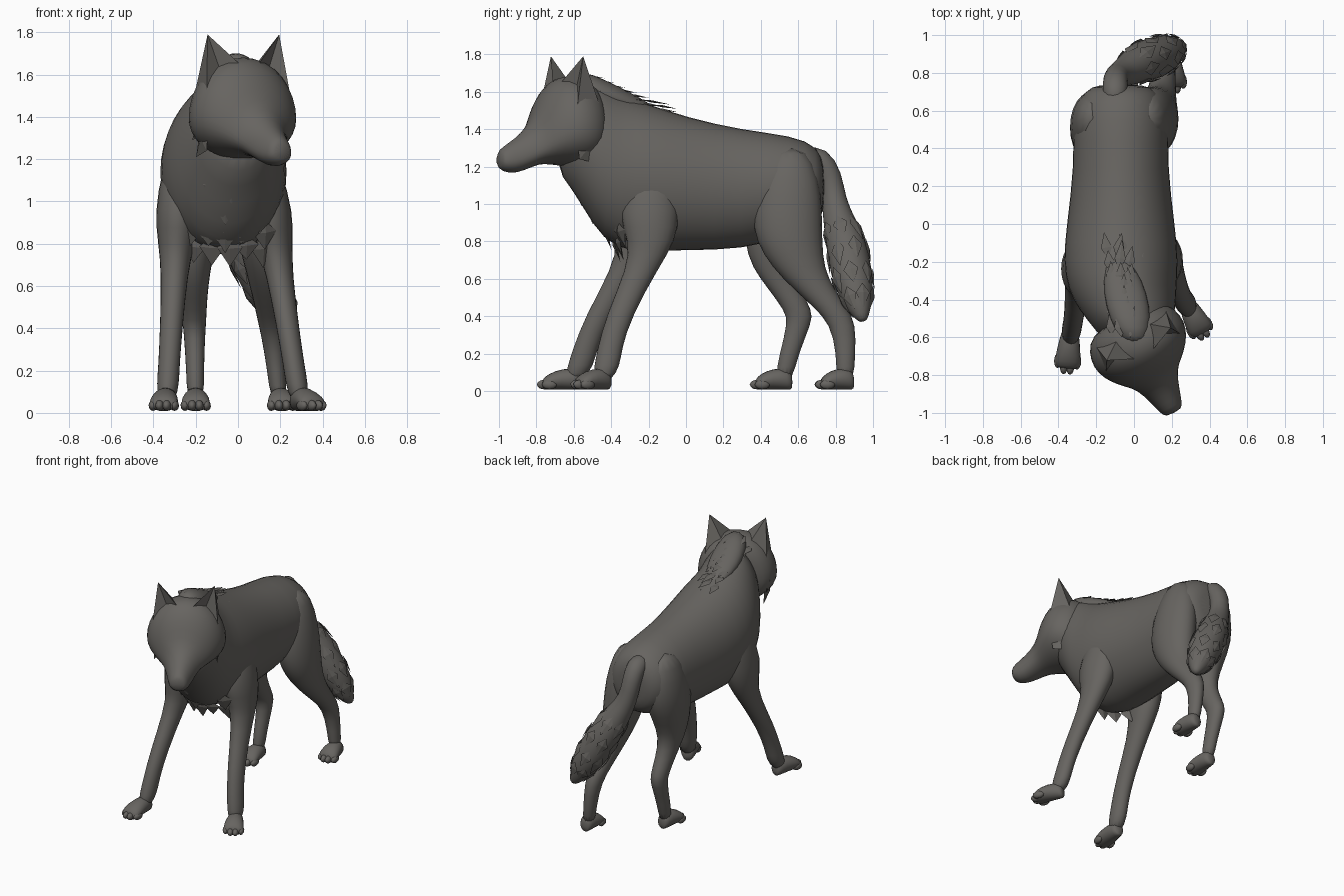
import bpy, bmesh, random
from math import sin, cos, pi, radians
from mathutils import Vector, Matrix

if "Cube" in bpy.data.objects:
    bpy.data.objects.remove(bpy.data.objects["Cube"])
random.seed(4)

fur = bpy.data.materials.new("dark grey fur")
fur.use_nodes = True
fur.diffuse_color = (.135, .128, .118, 1)
fur.node_tree.nodes["Principled BSDF"].inputs["Base Color"].default_value = fur.diffuse_color


def finish(name, bm, matrix=Matrix(), smooth=True):
    """Turn a bmesh into an object, optionally with rounded smooth surfaces."""
    bmesh.ops.recalc_face_normals(bm, faces=bm.faces)
    bm.transform(matrix)
    mesh = bpy.data.meshes.new(name)
    bm.to_mesh(mesh)
    bm.free()
    mesh.materials.append(fur)
    obj = bpy.data.objects.new(name, mesh)
    bpy.context.collection.objects.link(obj)
    if smooth:
        rounding = obj.modifiers.new("rounding", "SUBSURF")
        rounding.levels = rounding.render_levels = 1
        mesh.shade_smooth()


def ellipse_point(ring, angle):
    """Ring: centre, across, upward and, for egg shapes, a different lower half axis."""
    vertical = ring[2] if sin(angle) > 0 else ring[-1]
    return Vector(ring[0]) + Vector(ring[1]) * cos(angle) + Vector(vertical) * sin(angle)


def loft(name, rings, matrix=Matrix(), sides=14):
    """Skin a row of rings."""
    bm = bmesh.new()
    loops = [[bm.verts.new(ellipse_point(ring, 2 * pi * i / sides)) for i in range(sides)]
             for ring in rings]
    for lower, upper in zip(loops, loops[1:]):
        for i in range(sides):
            bm.faces.new((lower[i - 1], lower[i], upper[i], upper[i - 1]))
    bm.faces.new(loops[0])
    bm.faces.new(loops[-1])
    finish(name, bm, matrix)


def tuft(bm, base, tip, width, normal):
    """Thin pointed lock of fur, lying flat across the given normal."""
    base, tip, normal = Vector(base), Vector(tip), Vector(normal).normalized()
    side = (tip - base).cross(normal).normalized() * width
    middle = base.lerp(tip, .4)
    corners = [bm.verts.new(p) for p in (base, middle + side, tip, middle - side)]
    for thickness in (width / 5, -width / 5):
        ridge = bm.verts.new(middle + normal * thickness)
        for i in range(4):
            bm.faces.new((corners[i - 1], corners[i], ridge))


# Torso and neck: y, top, bottom and half width; the neck leans and drifts to the left
torso = [(.74, 1.2, .98, .11), (.71, 1.31, .88, .2), (.57, 1.37, .83, .26), (.3, 1.4, .75, .25),
         (0, 1.47, .75, .29), (-.2, 1.54, .74, .31), (-.32, 1.58, .75, .29),
         (-.4, 1.61, .88, .26), (-.47, 1.65, 1.08, .21), (-.55, 1.66, 1.2, .15)]
rings = []
for y, top, bottom, half_width in torso:
    x = max(0, -y - .3) * .35 - .07
    lean = max(0, -y - .2) / 4
    rings.append(((x, y - lean, (top + bottom) / 2), (half_width, 0, 0), (0, lean, (top - bottom) / 2)))
loft("torso", rings, sides=20)

# Head, turned to its left and widest at the cheeks: distance forward, bottom, top and half width
turn = Matrix.Translation((.03, -.645, 0)) @ Matrix.Rotation(radians(27), 4, "Z")
head = [(-.18, 1.28, 1.6, .16), (-.13, 1.21, 1.67, .24), (-.05, 1.19, 1.69, .275), (.03, 1.2, 1.69, .27),
        (.1, 1.21, 1.64, .23), (.16, 1.21, 1.54, .17), (.2, 1.2, 1.43, .12), (.3, 1.16, 1.35, .085),
        (.37, 1.17, 1.31, .065), (.4, 1.2, 1.28, .045)]
rings = []
for forward, bottom, top, half_width in head:
    height = top - bottom
    rings.append(((0, -forward, bottom + .4 * height), (half_width, 0, 0), (0, 0, .6 * height), (0, 0, .4 * height)))
loft("head", rings, turn, sides=16)

# Ears with a hollow front, and cheek flaps
for side, label in ((1, "left"), (-1, "right")):
    bm = bmesh.new()
    rim = [bm.verts.new((side * x, y, z)) for x, y, z in (
        (.03, -.06, 1.63), (.12, 0, 1.6), (.22, -.04, 1.52), (.21, .11, 1.5), (.07, .1, 1.6))]
    tip = bm.verts.new((side * .19, .01, 1.79))
    for i in range(len(rim)):
        bm.faces.new((rim[i - 1], rim[i], tip))
    bm.faces.new(rim)
    finish(label + "_ear", bm, turn, smooth=False)

    bm = bmesh.new()
    for i in range(3):
        z = 1.52 - .08 * i
        tuft(bm, (side * .21, -.04, z), (side * (.23 - .02 * i), .13, z - .15), .08, (side, .2, 0))
    finish(label + "_cheek_fur", bm, turn, smooth=False)


def leg(name, top_x, foot_x, profile, stride=0):
    """Leg from y, z and half depth; x runs straight from hip to foot, stride swings it forward."""
    height = profile[0][1]
    rings = []
    for y, z, depth in profile:
        drop = height - z
        x = top_x + (foot_x - top_x) * drop / height
        rings.append(((x, y - stride * drop, z), (.62 * depth + .012, 0, 0), (0, depth * 1.03, 0)))
    loft(name, rings, sides=12)


def paw(name, x, y, yaw, length):
    """Foot sloping down to four toes."""
    place = Matrix.Translation((x, y, 0)) @ Matrix.Rotation(radians(yaw), 4, "Z")
    shape = [(.05, .03, .04), (.03, .05, .06), (-.35 * length, .065, .06),
             (-.75 * length, .075, .045), (-.95 * length, .06, .03)]
    loft(name, [((0, along, half_height + .005), (half_width, 0, 0), (0, 0, half_height))
                for along, half_width, half_height in shape], place, sides=10)
    bm = bmesh.new()
    for toe in (-1.5, -.5, .5, 1.5):
        reach = length * (.95 - abs(toe) / 6)
        ball = Matrix.Translation((toe * .034, -reach, .035)) @ Matrix.Diagonal((.028, .055, .035, 1))
        bmesh.ops.create_icosphere(bm, subdivisions=1, radius=1, matrix=ball)
    finish(name + "_toes", bm, place)


# Front legs share one profile, the right one steps further forward
front = [(-.16, 1.32, .05), (-.18, 1.15, .13), (-.2, .95, .17), (-.18, .8, .125), (-.23, .66, .085),
         (-.36, .4, .07), (-.41, .22, .065), (-.42, .14, .07), (-.45, .05, .05)]
leg("left_front_leg", .09, .3, front)
leg("right_front_leg", -.26, -.34, front, stride=.12)
paw("left_front_paw", .295, -.45, 28, .16)
paw("right_front_paw", -.34, -.6, -5, .18)

# Hind legs, the left one set back
leg("left_hind_leg", .07, .2, [
    (.56, 1.31, .08), (.55, 1.13, .17), (.54, .95, .19), (.55, .8, .18), (.6, .66, .14), (.68, .55, .11),
    (.77, .45, .09), (.84, .36, .07), (.855, .2, .05), (.85, .05, .05)])
leg("right_hind_leg", -.22, -.2, [
    (.56, 1.31, .08), (.53, 1.13, .18), (.51, .95, .2), (.47, .8, .16), (.46, .66, .11), (.53, .54, .085),
    (.6, .43, .075), (.61, .37, .065), (.55, .2, .05), (.52, .05, .05)])
paw("left_hind_paw", .2, .85, 5, .14)
paw("right_hind_paw", -.2, .52, 0, .16)

# Bushy tail: y, z and radius, swinging to the left as it falls
tail = [(.62, 1.25, .06), (.72, 1.25, .07), (.775, 1.15, .065), (.79, 1.02, .065), (.82, .9, .09),
        (.86, .78, .11), (.88, .65, .115), (.91, .53, .1), (.93, .43, .06), (.95, .37, .02)]
path = [Vector((max(0, 1.05 - z) * .53 - .1, y, z)) for y, z, radius in tail]
rings = []
for i, centre in enumerate(path):
    along = (path[min(i + 1, len(path) - 1)] - path[max(i - 1, 0)]).normalized()
    across = Vector((0, along.z, -along.y)).cross(along).normalized()
    rings.append((centre, across * tail[i][-1], along.cross(across) * tail[i][-1]))
loft("tail", rings)

# Loose locks over the brush of the tail
bm = bmesh.new()
for i in range(4, 8):
    for k in range(7):
        angle = 2 * pi * (k + i % 2 / 2) / 7
        surface, below = ellipse_point(rings[i], angle), ellipse_point(rings[i + 1], angle)
        tuft(bm, surface, surface.lerp(below, random.uniform(.9, 1.2)), .04, surface - path[i])
finish("tail_fur", bm, smooth=False)

# Mane behind the ears: y, z, half width and half height
mane = [(-.64, 1.62, .06, .07), (-.55, 1.63, .1, .085), (-.44, 1.59, .12, .08), (-.3, 1.54, .11, .06),
        (-.16, 1.5, .05, .02)]
loft("mane", [((-.12 - y / 5, y, z), (half_width, 0, 0), (0, 0, half_height))
              for y, z, half_width, half_height in mane])
bm = bmesh.new()
for row in range(7):
    y = row * .07 - .6
    for k in range(-2, 3):
        x = k * .045 - .012 * row - .02
        z = 1.7 - .028 * row - .018 * k * k
        length = random.uniform(.11, .17)
        tuft(bm, (x, y, z), (x + random.uniform(-.03, .03), y + length, z - length / 6), .03, (k / 10, .2, 1))
finish("mane_fur", bm, smooth=False)

# Chest locks lying down the throat to a ragged hem
bm = bmesh.new()
for row in range(5):
    y, z = .05 * row - .6, 1.12 - .07 * row
    for k in range(-2, 3):
        x = k * (.05 + .01 * row) + random.uniform(-.02, .02) - .05
        curve = y + .02 * k * k
        drop = random.uniform(.11, .16)
        tuft(bm, (x, curve, z), (x, curve + drop / 3, z - drop), .06, (k / 4, -1, -.3))
finish("chest_fur", bm, smooth=False)
